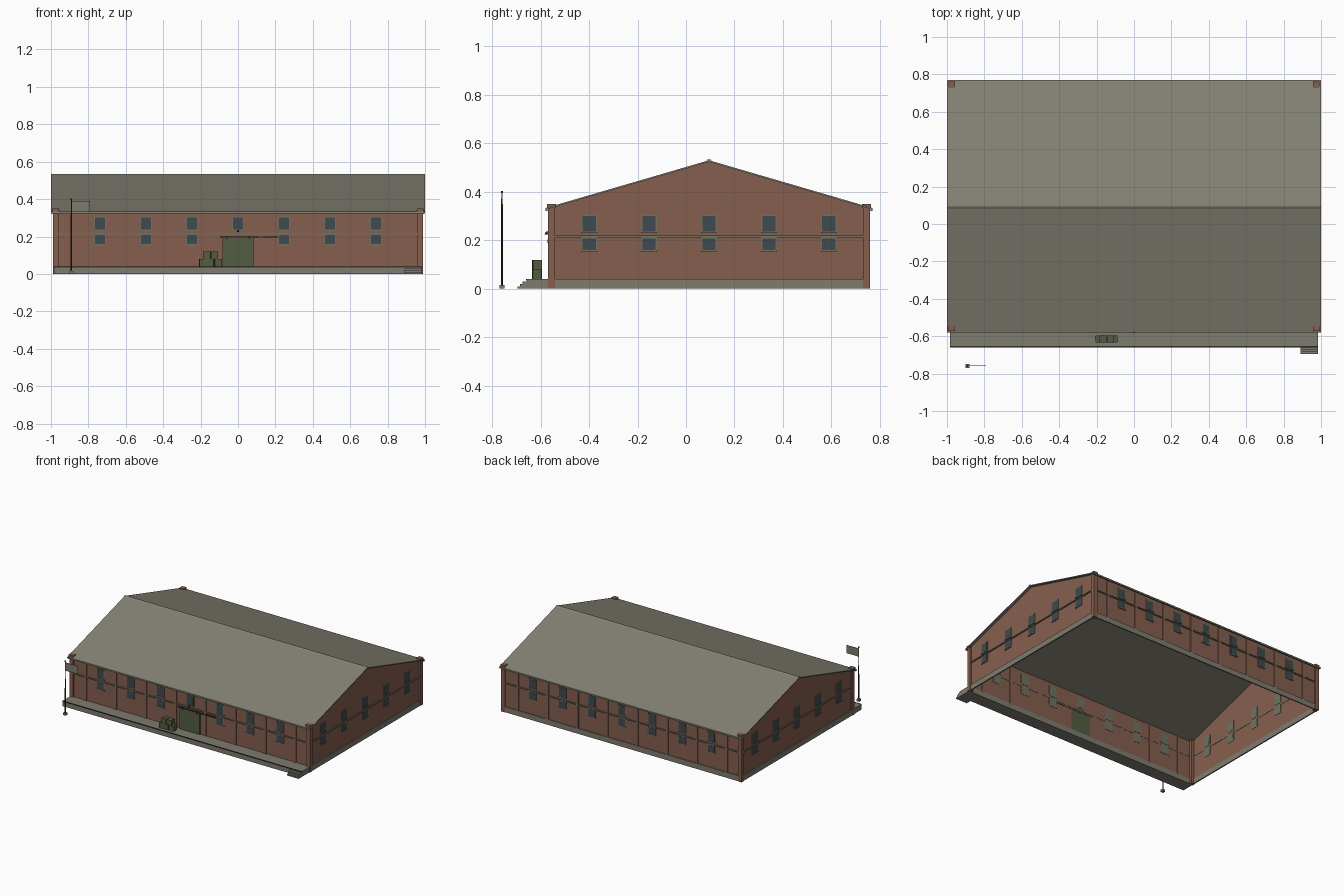
import bpy, bmesh, math
from mathutils import Matrix, Vector

if "Cube" in bpy.data.objects:
    bpy.data.objects.remove(bpy.data.objects["Cube"])


def material(name, r, g, b):
    lin = lambda c: ((c / 255 + 0.055) / 1.055) ** 2.4
    m = bpy.data.materials.new(name)
    m.diffuse_color = (lin(r), lin(g), lin(b), 1)
    m.use_nodes = True
    m.node_tree.nodes["Principled BSDF"].inputs["Base Color"].default_value = m.diffuse_color
    return m


BRICK = material("brick", 134, 95, 78)
ROOF = material("roof_grey", 132, 129, 115)
STONE = material("concrete", 126, 123, 111)
TRIM = material("trim_grey", 112, 114, 99)
GLASS = material("window_glass", 62, 74, 78)
GREEN = material("olive_green", 84, 92, 66)
DARK = material("dark_metal", 45, 46, 44)
FLAG = material("flag_grey", 124, 122, 112)

YC, HX, HY = 0.095, 0.98, 0.655          # building centre in y, wall half sizes
RIDGE, SLOPE = 0.53, 0.292
roof_z = lambda d: RIDGE - SLOPE * abs(d)  # roof top at distance d from ridge


def finish(name, bm, mat):
    me = bpy.data.meshes.new(name)
    bm.to_mesh(me)
    bm.free()
    me.materials.append(mat)
    ob = bpy.data.objects.new(name, me)
    bpy.context.collection.objects.link(ob)
    return ob


def add_box(bm, x0, x1, y0, y1, z0, z1, turn=0):
    c = Vector(((x0 + x1) / 2, (y0 + y1) / 2, (z0 + z1) / 2))
    m = (Matrix.Translation(c) @ Matrix.Rotation(turn, 4, 'Z')
         @ Matrix.Diagonal((x1 - x0, y1 - y0, z1 - z0, 1)))
    bmesh.ops.create_cube(bm, size=1, matrix=m)


def boxes(name, mat, items):
    bm = bmesh.new()
    for it in items:
        add_box(bm, *it)
    return finish(name, bm, mat)


def on_wall(side, u, w, z0, z1, d):
    """Box of width w standing d proud of the chosen wall."""
    if side in ("front", "back"):
        s = -1 if side == "front" else 1
        a, b = sorted((YC + s * (HY - 0.002), YC + s * (HY + d)))
        return (u - w / 2, u + w / 2, a, b, z0, z1)
    s = -1 if side == "left" else 1
    a, b = sorted((s * (HX - 0.002), s * (HX + d)))
    return (a, b, YC + u - w / 2, YC + u + w / 2, z0, z1)


def extrude_x(name, mat, pts, x0, x1, caps=True, skip=()):
    """Extrude a closed (y, z) profile along x; skip leaves out side faces."""
    bm = bmesh.new()
    a = [bm.verts.new((x0, y, z)) for y, z in pts]
    b = [bm.verts.new((x1, y, z)) for y, z in pts]
    n = len(pts)
    for i in range(n):
        if i not in skip:
            j = (i + 1) % n
            bm.faces.new((a[i], a[j], b[j], b[i]))
    if caps:
        bm.faces.new(a)
        bm.faces.new(b[::-1])
    bmesh.ops.recalc_face_normals(bm, faces=bm.faces)
    return finish(name, bm, mat)


def cylinder(name, mat, x, y, z0, z1, r0, r1, sides=8):
    bm = bmesh.new()
    bmesh.ops.create_cone(bm, cap_ends=True, segments=sides, radius1=r0, radius2=r1,
                          depth=z1 - z0, matrix=Matrix.Translation((x, y, (z0 + z1) / 2)))
    return finish(name, bm, mat)


# Hollow brick shell with gables, open at the bottom and under the roof
e = roof_z(HY) - 0.006
extrude_x("brick_walls", BRICK,
          [(YC - HY, 0), (YC + HY, 0), (YC + HY, e), (YC, RIDGE - 0.006), (YC - HY, e)],
          -HX, HX, skip=(0, 2, 3))

# Roof slab, ridge cap and eave gutters
R, T = 0.675, 0.007
extrude_x("roof", ROOF,
          [(YC - R, roof_z(R)), (YC, RIDGE), (YC + R, roof_z(R)),
           (YC + R, roof_z(R) - T), (YC, RIDGE - T), (YC - R, roof_z(R) - T)], -1, 1)
extrude_x("ridge_cap", ROOF,
          [(YC - 0.012, RIDGE - 0.002), (YC - 0.008, RIDGE + 0.002), (YC, RIDGE + 0.004),
           (YC + 0.008, RIDGE + 0.002), (YC + 0.012, RIDGE - 0.002)], -1, 1)
boxes("eave_gutters", TRIM,
      [(-0.998, 0.998, YC + s * 0.67 - 0.004, YC + s * 0.67 + 0.004, 0.321, 0.329) for s in (-1, 1)])

# Corner piers with caps
corners = [(sx * 0.975, YC + sy * 0.65) for sx in (-1, 1) for sy in (-1, 1)]
boxes("corner_piers", BRICK,
      [(x - 0.015, x + 0.015, y - 0.015, y + 0.015, 0, 0.335) for x, y in corners])
boxes("pier_caps", BRICK,
      [(x - 0.018, x + 0.018, y - 0.018, y + 0.018, 0.333, 0.35) for x, y in corners])

# Pilasters between the window bays
BAYS = [i * 0.246 for i in range(-3, 4)]
boxes("pilasters", BRICK,
      [on_wall(s, (i - 3.5) * 0.246, 0.022, 0.03, 0.322, 0.006)
       for s in ("front", "back") for i in range(8)])

# Concrete plinth and belt course on every side
SIDES = (("front", 1.92), ("back", 1.92), ("left", 1.27), ("right", 1.27))
boxes("plinth", STONE, [on_wall(s, 0, w, 0, 0.04, 0.007) for s, w in SIDES])
boxes("belt_course", TRIM, [on_wall(s, 0, w, 0.211, 0.219, 0.008) for s, w in SIDES])

# Windows in two rows; the door replaces the middle lower one
frames, panes, sills = [], [], []
for side, _ in SIDES:
    long_side = side in ("front", "back")
    for u in (BAYS if long_side else [i * 0.247 for i in range(-2, 3)]):
        for z0, z1 in ((0.231, 0.306), (0.153, 0.212)):
            if side == "front" and u == 0 and z0 < 0.2:
                continue
            frames.append(on_wall(side, u, 0.064, z0, z1, 0.004))
            panes.append(on_wall(side, u, 0.054, z0 + 0.006, z1 - 0.005, 0.005))
            sills.append(on_wall(side, u, 0.066, z0 - 0.002, z0 + 0.004, 0.007))
boxes("window_frames", TRIM, frames)
boxes("window_panes", GLASS, panes)
boxes("window_sills", TRIM, sills)

# Loading platform with a dark edge strip and side steps
boxes("loading_platform", STONE, [(-0.985, 0.985, -0.655, YC - HY, 0, 0.04)])
boxes("platform_edge", DARK, [(-0.985, 0.985, -0.659, -0.653, 0.034, 0.041)])
boxes("platform_steps", STONE,
      [(0.89, 0.985, -0.663 - 0.0105 * i, -0.652, 0, 0.04 - 0.01 * i) for i in range(1, 4)])

# Sliding door on its rail
boxes("sliding_door", GREEN, [on_wall("front", 0, 0.165, 0.04, 0.195, 0.009)])
boxes("door_rail", DARK,
      [on_wall("front", 0.06, 0.31, 0.196, 0.201, 0.011),
       on_wall("front", -0.06, 0.008, 0.188, 0.204, 0.012),
       on_wall("front", 0.06, 0.008, 0.188, 0.204, 0.012)])

# Lamp above the door
boxes("lamp_arm", DARK, [(-0.002, 0.002, -0.578, -0.556, 0.232, 0.236)])
cylinder("lamp_shade", DARK, 0, -0.576, 0.224, 0.236, 0.007, 0.002)

# Stacked crates, each turned a little
crates = [(-0.188, 0.04, 0.08), (-0.147, 0.04, -0.1), (-0.106, 0.04, 0.05),
          (-0.166, 0.08, -0.06), (-0.126, 0.08, 0.07)]
boxes("crates", GREEN,
      [(x - 0.019, x + 0.019, -0.633, -0.596, z, z + 0.039, a) for x, z, a in crates])

# Flagpole with flag
boxes("flagpole_base", STONE, [(-0.902, -0.88, -0.77, -0.748, 0, 0.016)])
cylinder("flagpole", DARK, -0.891, -0.759, 0.01, 0.397, 0.004, 0.003)
cylinder("flagpole_tip", DARK, -0.891, -0.759, 0.395, 0.403, 0.005, 0.004)
boxes("flag", FLAG, [(-0.889, -0.79, -0.7605, -0.7575, 0.33, 0.39)])
